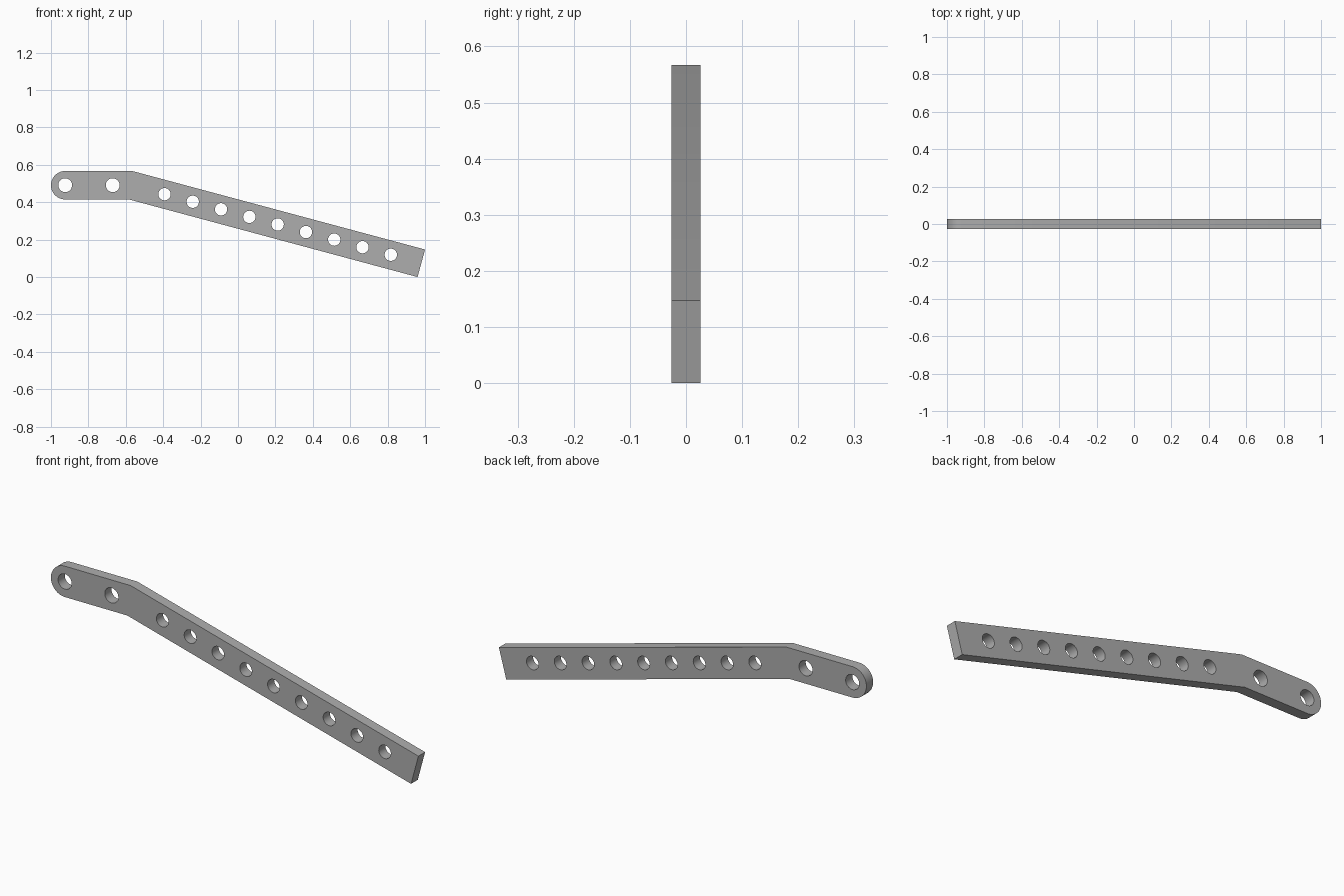
import bpy
import bmesh
from math import radians, sin, cos, pi
from mathutils import Vector

cube = bpy.data.objects.get("Cube")
if cube:
    bpy.data.objects.remove(cube, do_unlink=True)

THICK = 0.052
WIDTH = 0.152
HALF = WIDTH / 2
TILT = radians(15)

steel = bpy.data.materials.new("grey_steel")
steel.use_nodes = True
grey = (0.42, 0.42, 0.42, 1)
steel.diffuse_color = grey
steel.node_tree.nodes["Principled BSDF"].inputs["Base Color"].default_value = grey


def arc(centre, radius, start, end, steps):
    return [centre + radius * Vector((cos(start + (end - start) * i / steps),
                                      sin(start + (end - start) * i / steps)))
            for i in range(steps + 1)]


def add_loop(curve, points):
    spline = curve.splines.new('POLY')
    spline.points.add(len(points) - 1)
    for p, co in zip(spline.points, points):
        p.co = (co.x, co.y, 0, 1)
    spline.use_cyclic_u = True


curve = bpy.data.curves.new("bent_bar", 'CURVE')
curve.dimensions = '2D'
curve.fill_mode = 'BOTH'
curve.extrude = THICK / 2

# Outline: rounded end, bend, sloping arm with a square end
cap = Vector((HALF - 1, 0.567 - HALF))
outline = arc(cap, HALF, pi / 2, 3 * pi / 2, 32)
outline += [Vector(p) for p in ((-0.584, 0.415), (0.96, 0), (1, 0.147), (-0.566, 0.567))]
add_loop(curve, outline)

# Two larger holes in the level part, nine smaller ones along the arm
holes = [(cap, 0.037), (Vector((-0.67, cap.y)), 0.037)]
first, last = Vector((-0.393, 0.443)), Vector((0.817, 0.119))
holes += [(first.lerp(last, i / 8), 0.033) for i in range(9)]
for centre, radius in holes:
    add_loop(curve, arc(centre, radius, 0, 2 * pi, 32)[:-1])

# Turn the filled profile into a solid standing upright
source = bpy.data.objects.new("bar_profile", curve)
bpy.context.collection.objects.link(source)
bpy.context.view_layer.update()
mesh = bpy.data.meshes.new_from_object(
    source.evaluated_get(bpy.context.evaluated_depsgraph_get()))
bpy.data.objects.remove(source, do_unlink=True)

bm = bmesh.new()
bm.from_mesh(mesh)
bmesh.ops.remove_doubles(bm, verts=bm.verts, dist=0.0001)
for v in bm.verts:
    v.co = (v.co.x, -v.co.z, v.co.y)
bmesh.ops.recalc_face_normals(bm, faces=bm.faces)
bm.to_mesh(mesh)
bm.free()

mesh.materials.clear()
mesh.materials.append(steel)
bar = bpy.data.objects.new("bent_bar", mesh)
bpy.context.collection.objects.link(bar)
bpy.ops.object.select_all(action='DESELECT')
bar.select_set(True)
bpy.context.view_layer.objects.active = bar
bpy.ops.object.shade_smooth_by_angle(angle=radians(30))
